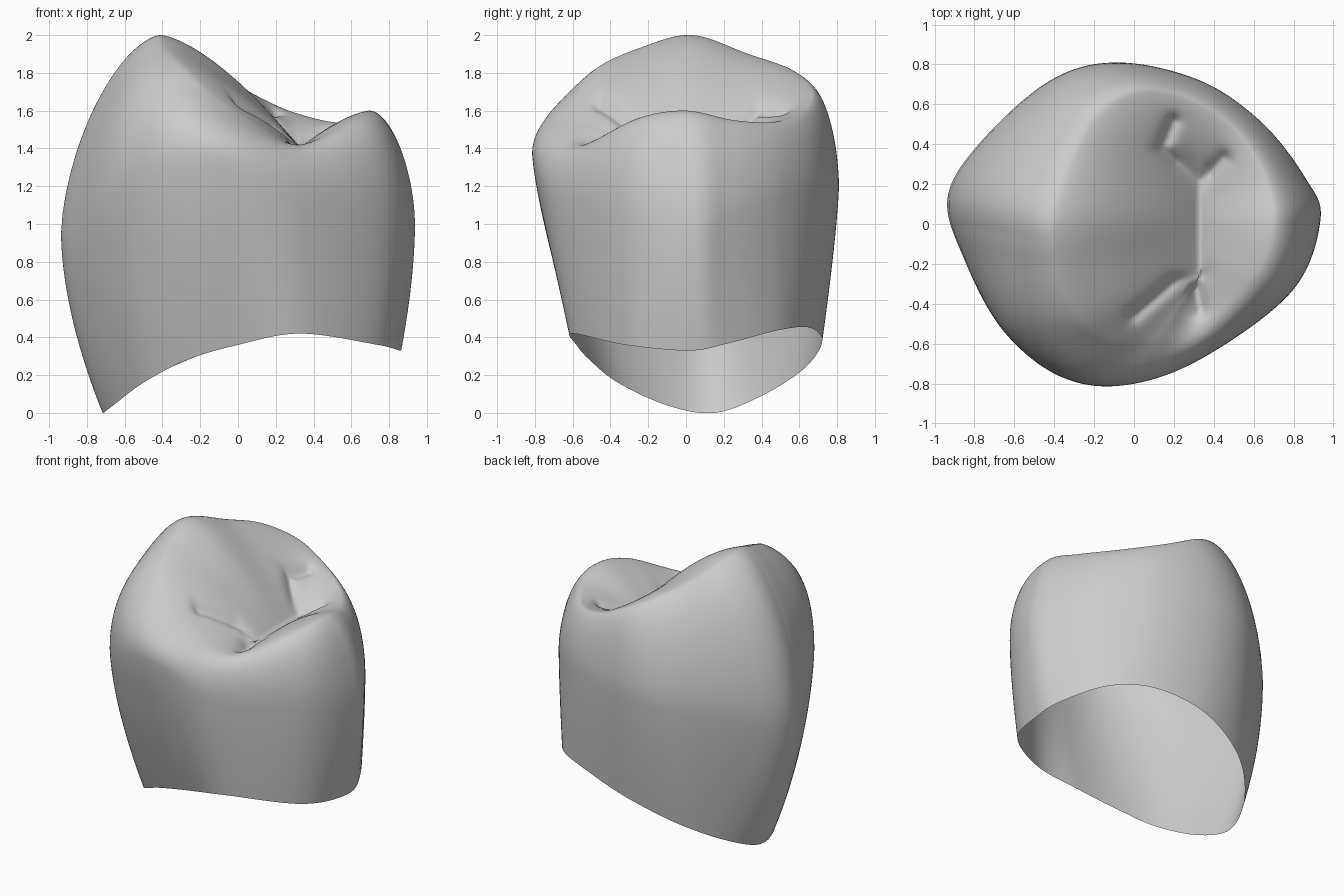
import bpy
import bmesh
from mathutils import Vector

cube = bpy.data.objects.get("Cube")
if cube:
    bpy.data.objects.remove(cube, do_unlink=True)

# Guide columns around the crown: cusp crest, widest bulge, open lower margin
GUIDES = [
    ((.7, 0, 1.6), (.935, .02, 1), (.86, .02, .33)),
    ((.65, .25, 1.55), (.86, .23, 1.05), (.82, .23, .37)),
    ((.5, .47, 1.54), (.64, .51, 1.15), (.63, .5, .44)),
    ((.27, .62, 1.6), (.33, .72, 1.2), (.35, .66, .45)),
    ((.03, .67, 1.71), (-.08, .81, 1.2), (-.02, .72, .37)),
    ((-.18, .55, 1.82), (-.42, .72, 1.15), (-.38, .62, .23)),
    ((-.31, .33, 1.9), (-.77, .41, 1.05), (-.62, .4, .09)),
    ((-.41, .03, 2), (-.935, .13, .95), (-.715, .15, 0)),
    ((-.38, -.25, 1.93), (-.85, -.18, 1), (-.66, -.1, .04)),
    ((-.28, -.48, 1.82), (-.66, -.53, 1.2), (-.5, -.36, .16)),
    ((-.12, -.59, 1.67), (-.38, -.76, 1.35), (-.27, -.51, .28)),
    ((.1, -.59, 1.52), (-.06, -.81, 1.35), (0, -.58, .36)),
    ((.33, -.52, 1.42), (.33, -.68, 1.15), (.33, -.6, .42)),
    ((.62, -.25, 1.56), (.79, -.34, 1.1), (.74, -.32, .36)),
]
# Fine creases branching off the central fissure
CREASES = [
    ((.33, .2), (.14, .38)), ((.14, .38), (.2, .52)),
    ((.33, .2), (.45, .33)), ((.32, -.25), (.2, -.29)),
    ((.2, -.29), (0, -.46)), ((.3, -.3), (.34, -.44)),
]
STEPS = 14
LOWER, UPPER, INNER = 16, 18, 36
GROOVE_X, GROOVE_Z = .33, 1.41


def spline(points, t):
    """Point on a closed Catmull-Rom curve."""
    n = len(points)
    i = int(t)
    f = t - i
    a, b, c, d = (Vector(points[(i + k) % n]) for k in (-1, 0, 1, 2))
    return b + f * (c - a) / 2 + f * f * (a - 2.5 * b + 2 * c - d / 2) \
        + f ** 3 * (1.5 * (b - c) + (d - a) / 2)


def crease_depth(p):
    """Depth of the narrow creases at a point on the chewing surface."""
    depth = 0
    flat = Vector((p.x, p.y))
    for start, end in CREASES:
        a, b = Vector(start), Vector(end)
        d = b - a
        f = max(0, min(1, (flat - a).dot(d) / d.length_squared))
        gap = (flat - a - d * f).length
        depth = max(depth, .04 / (1 + (gap / .05) ** 2) ** 2)
    return depth


def column(crest, bulge, margin):
    """Profile from the lower margin over the crest into the fissure."""
    pts = []
    # Lower wall
    power = 1.3 + .5 * bulge.x ** 2
    for k in range(LOWER):
        f = 1 - k / LOWER
        p = bulge.lerp(margin, f ** power)
        p.z = bulge.z + (margin.z - bulge.z) * f
        pts.append(p)
    # Rounded shoulder, fuller towards the front
    full = 1.75 + .8 * max(0, -bulge.y) - .15 * max(0, -bulge.x)
    for k in range(UPPER):
        h = 1 - (1 - k / UPPER) ** 2
        out = (1 - h ** full) ** (1 / full)
        p = crest.lerp(bulge, out)
        p.z = bulge.z + (crest.z - bulge.z) * h
        pts.append(p)
    # Chewing surface
    side = .006 if crest.x > GROOVE_X else -.006
    y = max(-.27, min(.22, crest.y * .45))
    groove = Vector((GROOVE_X + side, y, GROOVE_Z))
    for k in range(INNER + 1):
        s = k / INNER
        p = crest.lerp(groove, s)
        p.z = crest.z + (GROOVE_Z - crest.z) * s ** 1.5
        p.z -= crease_depth(p) * min(1, 3 * s) * min(1, 4 * (1 - s))
        pts.append(p)
    return pts


# Crown shell
bm = bmesh.new()
grid = []
for i in range(len(GUIDES) * STEPS):
    rails = [spline([g[k] for g in GUIDES], i / STEPS) for k in range(3)]
    grid.append([bm.verts.new(p) for p in column(*rails)])
for i, left in enumerate(grid):
    right = grid[(i + 1) % len(grid)]
    for j in range(len(left) - 1):
        bm.faces.new((left[j], right[j], right[j + 1], left[j + 1]))
bm.faces.new([col[-1] for col in grid])
bmesh.ops.remove_doubles(bm, verts=bm.verts, dist=.0005)

mesh = bpy.data.meshes.new("tooth_crown")
bm.to_mesh(mesh)
bm.free()
crown = bpy.data.objects.new("tooth_crown", mesh)
bpy.context.collection.objects.link(crown)

# Plain grey enamel
enamel = bpy.data.materials.new("grey_enamel")
enamel.use_nodes = True
grey = (.6, .6, .6, 1)
enamel.diffuse_color = grey
enamel.node_tree.nodes["Principled BSDF"].inputs["Base Color"].default_value = grey
mesh.materials.append(enamel)

bpy.context.view_layer.objects.active = crown
crown.select_set(True)
bpy.ops.object.shade_smooth_by_angle(angle=1.0)
